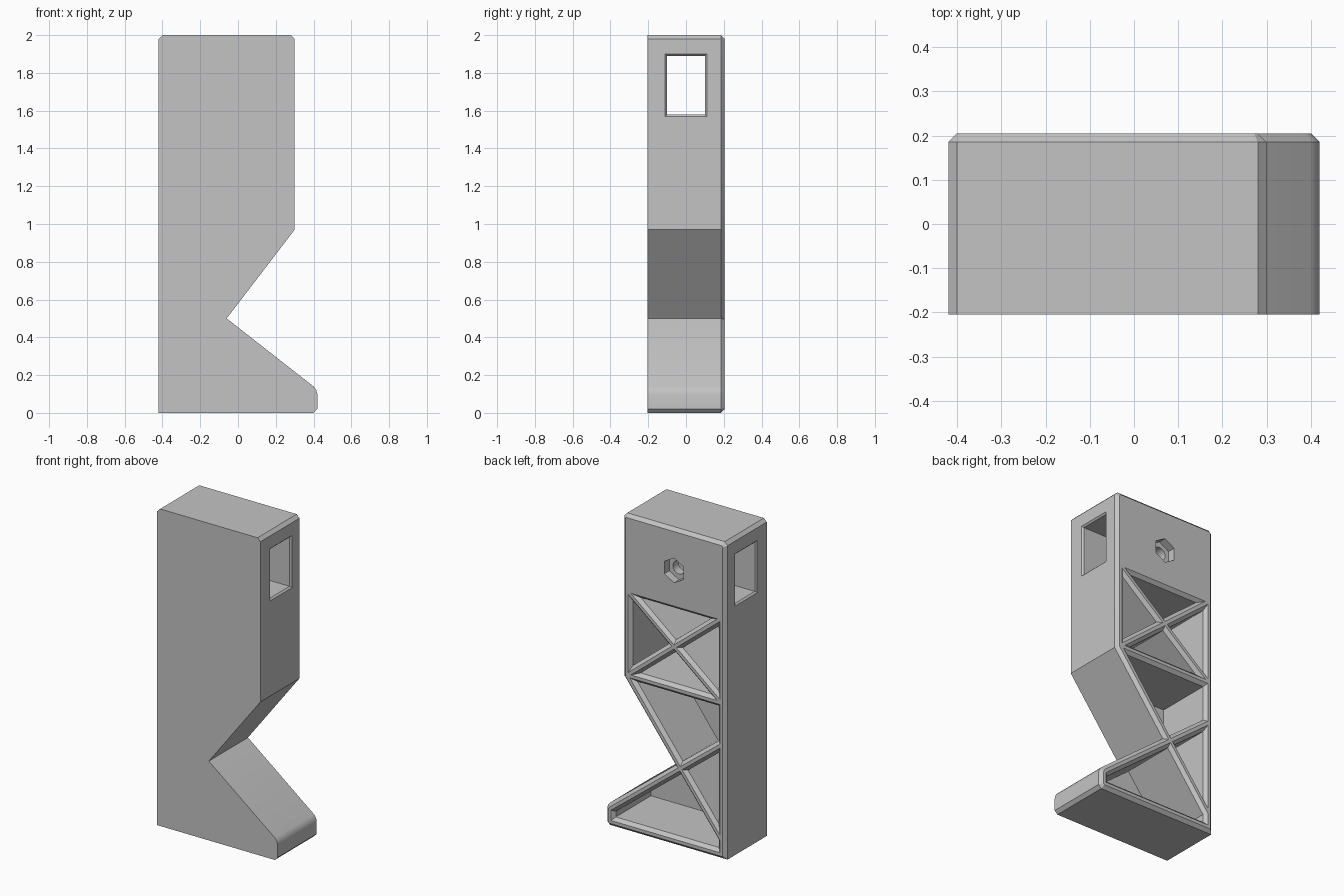
import bpy, bmesh, math
from mathutils import Vector

cube = bpy.data.objects.get("Cube")
if cube:
    bpy.data.objects.remove(cube, do_unlink=True)

BACK, FRONT, CHAMFER = 0.205, -0.205, 0.02
FLOOR = -0.165          # inner face of the front plate
HALF_RIB, HALF_LIP = 0.03, 0.01

grey = bpy.data.materials.new("plain grey")
grey.use_nodes = True
grey.diffuse_color = (0.55, 0.55, 0.55, 1)
grey.node_tree.nodes["Principled BSDF"].inputs["Base Color"].default_value = grey.diffuse_color


def inset(points, d):
    """Move every side of a counter-clockwise outline inwards by d."""
    pts = [Vector(p) for p in points]
    out = []
    for i, p in enumerate(pts):
        a = (p - pts[i - 1]).normalized()
        b = (pts[(i + 1) % len(pts)] - p).normalized()
        na, nb = Vector((-a.y, a.x)), Vector((-b.y, b.x))
        out.append(p + (na + nb) * d / (1 + na.dot(nb)))
    return out


def loft(name, rings):
    """Closed solid through rings of equal length."""
    bm = bmesh.new()
    loops = [[bm.verts.new(p) for p in ring] for ring in rings]
    n = len(loops[0])
    bm.faces.new(loops[0])
    bm.faces.new(loops[-1])
    for low, high in zip(loops, loops[1:]):
        for i in range(n):
            j = (i + 1) % n
            bm.faces.new((low[i], low[j], high[j], high[i]))
    bmesh.ops.recalc_face_normals(bm, faces=bm.faces)
    mesh = bpy.data.meshes.new(name)
    bm.to_mesh(mesh)
    bm.free()
    obj = bpy.data.objects.new(name, mesh)
    bpy.context.collection.objects.link(obj)
    mesh.materials.append(grey)
    return obj


def along_y(outline, y):
    return [(p[0], y, p[1]) for p in outline]


def cut(body, cutter):
    cutter.hide_render = True
    mod = body.modifiers.new("cut", 'BOOLEAN')
    mod.operation, mod.solver, mod.object = 'DIFFERENCE', 'EXACT', cutter
    bpy.context.view_layer.objects.active = body
    bpy.ops.object.modifier_apply(modifier=mod.name)
    bpy.data.objects.remove(cutter, do_unlink=True)


# Body: notched outline, chamfered around the back
outline = [(-0.42, 0), (0.40, 0), (0.42, 0.02), (0.42, 0.10), (0.414, 0.122), (0.40, 0.14),
           (-0.06, 0.50), (0.30, 0.97), (0.30, 1.98), (0.28, 2), (-0.40, 2), (-0.42, 1.98)]
body = loft("bracket_body", [along_y(outline, FRONT), along_y(outline, BACK - CHAMFER),
                             along_y(inset(outline, CHAMFER), BACK)])

# Rib centre lines: junctions of walls and ribs
left, right, top, bar = -0.39, 0.27, 1.52, 0.985
knee = (-0.102, 0.495)
tl, tr, bl, br = (left, top), (right, top), (left, bar), (right, bar)
mid = ((left + right) / 2, (top + bar) / 2)
upper, lower = (left, 0.72), (left, 0.12)
base, toe_low, toe_high = (left, 0.03), (0.39, 0.03), (0.39, 0.11)
bays = [(tl, mid, tr), (tl, bl, mid), (bl, br, mid), (br, tr, mid),
        (bl, upper, knee, br), (upper, lower, knee),
        (lower, base, toe_low, toe_high, knee)]

# Pockets with chamfered mouths, leaving the ribs between them
for bay in bays:
    wall, mouth = inset(bay, HALF_RIB), inset(bay, HALF_LIP)
    cut(body, loft("pocket_cutter", [along_y(wall, FLOOR), along_y(wall, BACK - CHAMFER),
                                     along_y(mouth, BACK), along_y(mouth, BACK + 0.05)]))

# Window running through the head from side to side
window = [(-0.11, 1.57), (0.11, 1.57), (0.11, 1.90), (-0.11, 1.90)]
steps = [(-0.45, 0), (-0.42, 0), (-0.41, 0.01), (0.29, 0.01), (0.30, 0), (0.33, 0)]
cut(body, loft("window_cutter",
               [[(x, p.x, p.y) for p in inset(window, d)] for x, d in steps]))

# Nut recess and bolt hole in the back of the head
for sides, radius, depth in ((6, 0.078, 0.05), (24, 0.042, 0.15)):
    ring = [(mid[0] + radius * math.sin(math.tau * i / sides),
             1.735 + radius * math.cos(math.tau * i / sides)) for i in range(sides)]
    cut(body, loft("hole_cutter", [along_y(ring, BACK - depth), along_y(ring, BACK + 0.05)]))

body.select_set(True)
bpy.context.view_layer.objects.active = body
bpy.ops.object.shade_smooth_by_angle(angle=math.radians(28))
